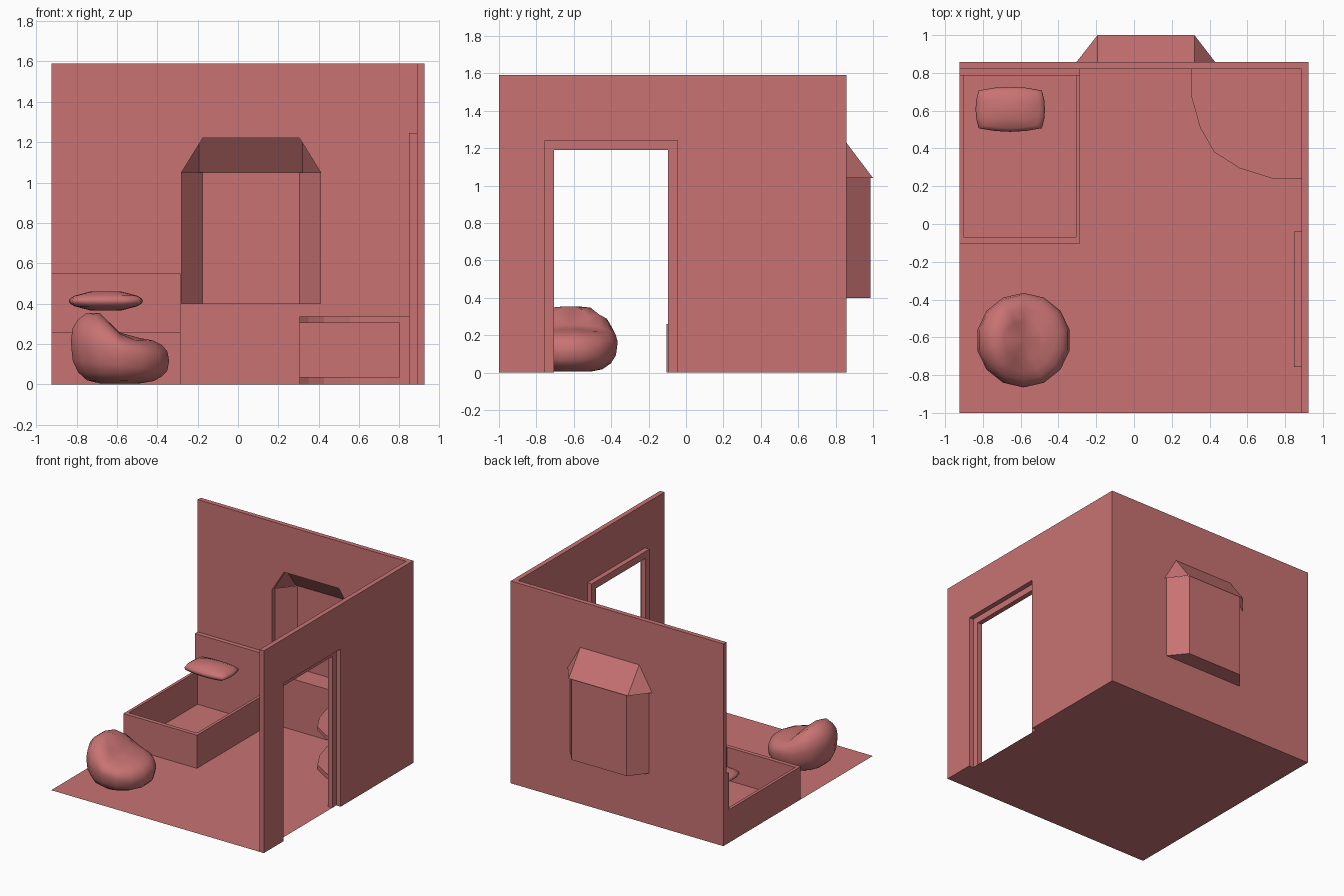
import bpy, bmesh, math

if "Cube" in bpy.data.objects:
    bpy.data.objects.remove(bpy.data.objects["Cube"])

mat = bpy.data.materials.new("clay_red")
mat.diffuse_color = (0.58, 0.17, 0.17, 1)
mat.use_nodes = True
mat.node_tree.nodes["Principled BSDF"].inputs["Base Color"].default_value = mat.diffuse_color


def finish(name, bm, smooth=None):
    bmesh.ops.recalc_face_normals(bm, faces=bm.faces)
    me = bpy.data.meshes.new(name)
    bm.to_mesh(me)
    bm.free()
    ob = bpy.data.objects.new(name, me)
    bpy.context.collection.objects.link(ob)
    me.materials.append(mat)
    if smooth:
        bpy.ops.object.select_all(action='DESELECT')
        ob.select_set(True)
        bpy.context.view_layer.objects.active = ob
        bpy.ops.object.shade_smooth_by_angle(angle=math.radians(smooth))
    return ob


def prism(name, pts, to3d, a, b):
    """Extrude a 2D outline from depth a to depth b; to3d maps (u, v, depth) to xyz."""
    bm = bmesh.new()
    lo = [bm.verts.new(to3d(u, v, a)) for u, v in pts]
    hi = [bm.verts.new(to3d(u, v, b)) for u, v in pts]
    bm.faces.new(lo)
    bm.faces.new(hi)
    for i in range(len(pts)):
        j = (i + 1) % len(pts)
        bm.faces.new((lo[i], lo[j], hi[j], hi[i]))
    return finish(name, bm)


def shell(name, verts, faces):
    bm = bmesh.new()
    vs = [bm.verts.new(v) for v in verts]
    for f in faces:
        bm.faces.new([vs[i] for i in f])
    return finish(name, bm)


def rect(u0, u1, v0, v1):
    return [(u0, v0), (u1, v0), (u1, v1), (u0, v1)]


def cut(ob, cutter):
    m = ob.modifiers.new("cut", 'BOOLEAN')
    m.object = cutter
    m.operation = 'DIFFERENCE'
    m.solver = 'EXACT'
    cutter.hide_render = True
    cutter.hide_set(True)
    bpy.context.view_layer.objects.active = ob
    with bpy.context.temp_override(object=ob, active_object=ob):
        bpy.ops.object.modifier_apply(modifier=m.name)
    bpy.data.objects.remove(cutter)


along_x = lambda u, v, d: (d, u, v)
along_y = lambda u, v, d: (u, d, v)
along_z = lambda u, v, d: (u, v, d)

L, R, F, B = -0.925, 0.925, -1.0, 0.857     # room limits
RI, BI, H = 0.887, 0.82, 1.59               # inner wall faces and height

# floor
shell("floor", [(L, F, 0), (RI, F, 0), (RI, BI, 0), (L, BI, 0)], [(0, 1, 2, 3)])

# L-shaped walls with bay and door openings
walls = prism("walls", [(L, BI), (RI, BI), (RI, F), (R, F), (R, B), (L, B)], along_z, 0, H)
bay_outline = [(-0.28, 0.4), (0.41, 0.4), (0.41, 1.05), (0.305, 1.22), (-0.175, 1.22), (-0.28, 1.05)]
cut(walls, prism("bay_cutter", bay_outline, along_y, 0.7, 1.0))
cut(walls, prism("door_cutter", rect(-0.755, -0.045, -0.1, 1.24), along_x, 0.8, 1.0))

# door frame on the room side of the opening
frame = [(-0.757, 0), (-0.705, 0), (-0.705, 1.19), (-0.095, 1.19),
         (-0.095, 0), (-0.04, 0), (-0.04, 1.245), (-0.757, 1.245)]
prism("door_frame", frame, along_x, 0.848, RI)

# bay window: three panels and a sill
plan = [(-0.28, B), (-0.175, 0.987), (0.305, 0.987), (0.41, B)]
shell("bay_window", [(x, y, 0.4) for x, y in plan] + [(x, y, 1.05) for x, y in plan],
      [(0, 1, 2, 3), (0, 1, 5, 4), (1, 2, 6, 5), (2, 3, 7, 6)])
# hipped bay roof with a slight overhang
shell("bay_roof", [(-0.305, B, 1.04), (-0.193, 1.0, 1.04), (0.32, 1.0, 1.04), (0.43, B, 1.04),
                   (-0.193, B, 1.23), (0.32, B, 1.23)],
      [(0, 1, 4), (1, 2, 5, 4), (2, 3, 5)])

# bed box: open frame made from four boards, with a taller headboard
bx0, bx1, by0, hb = L, -0.285, -0.103, 0.785
prism("bed_front_board", rect(bx0, bx1, by0, by0 + 0.033), along_z, 0, 0.26)
prism("headboard", rect(bx0, bx1, hb, BI), along_z, 0, 0.55)
for name, x in (("bed_left_board", bx0), ("bed_right_board", bx1 - 0.023)):
    prism(name, rect(x, x + 0.023, by0 + 0.033, hb), along_z, 0, 0.26)

# corner cabinet: rounded base and top joined by a spine along both walls
curve = [(0.305, BI), (0.305, 0.67), (0.35, 0.51), (0.425, 0.38), (0.56, 0.295),
         (0.735, 0.24), (RI, 0.24), (RI, BI)]
prism("cabinet_base", curve, along_z, 0, 0.035)
prism("cabinet_top", curve, along_z, 0.305, 0.335)
spine = [(0.305, BI), (0.305, 0.735), (0.8, 0.735), (0.8, 0.24), (RI, 0.24), (RI, BI)]
prism("cabinet_spine", spine, along_z, 0.035, 0.305)

# pillow: two low-poly bulged grids sharing a rim
bm = bmesh.new()
n = 4
bmesh.ops.create_cube(bm, size=2)
bmesh.ops.subdivide_edges(bm, edges=bm.edges[:], cuts=3, use_grid_fill=True)
for v in bm.verts:
    x, y, z = v.co
    bulge = 0.55 + 0.45 * (1 - x ** 4) * (1 - y ** 4)
    side = 1 - 0.16 * z * z
    v.co = (-0.655 + 0.184 * x * (1 - 0.09 * y * y) * side,
            0.607 + 0.119 * y * (1 - 0.16 * x * x) * side,
            0.413 + 0.048 * z * bulge)
finish("pillow", bm, 60)

# bean bag: round body with a raised back lobe on the left
bm = bmesh.new()
bmesh.ops.create_uvsphere(bm, u_segments=14, v_segments=10, radius=1)
for v in bm.verts:
    x, y, z = v.co
    t = min(max((x + 0.45) / 0.6, 0), 1)
    t = t * t * (3 - 2 * t)
    top = 0.385 * (1 - t) + 0.232 * t - 0.06 * y * y * (1 - t)
    mid = 0.165 - 0.05 * x
    r = math.hypot(x, y)
    k = r ** -0.25 if r > 1e-4 else 1
    zz = mid + (top - mid) * z ** 0.8 if z > 0 else mid - (mid - 0.005) * min(1, abs(z) ** 0.75 * 1.08)
    v.co = (-0.585 + 0.25 * x * k, -0.615 + 0.25 * y * k, zz)
finish("bean_bag", bm, 60)
